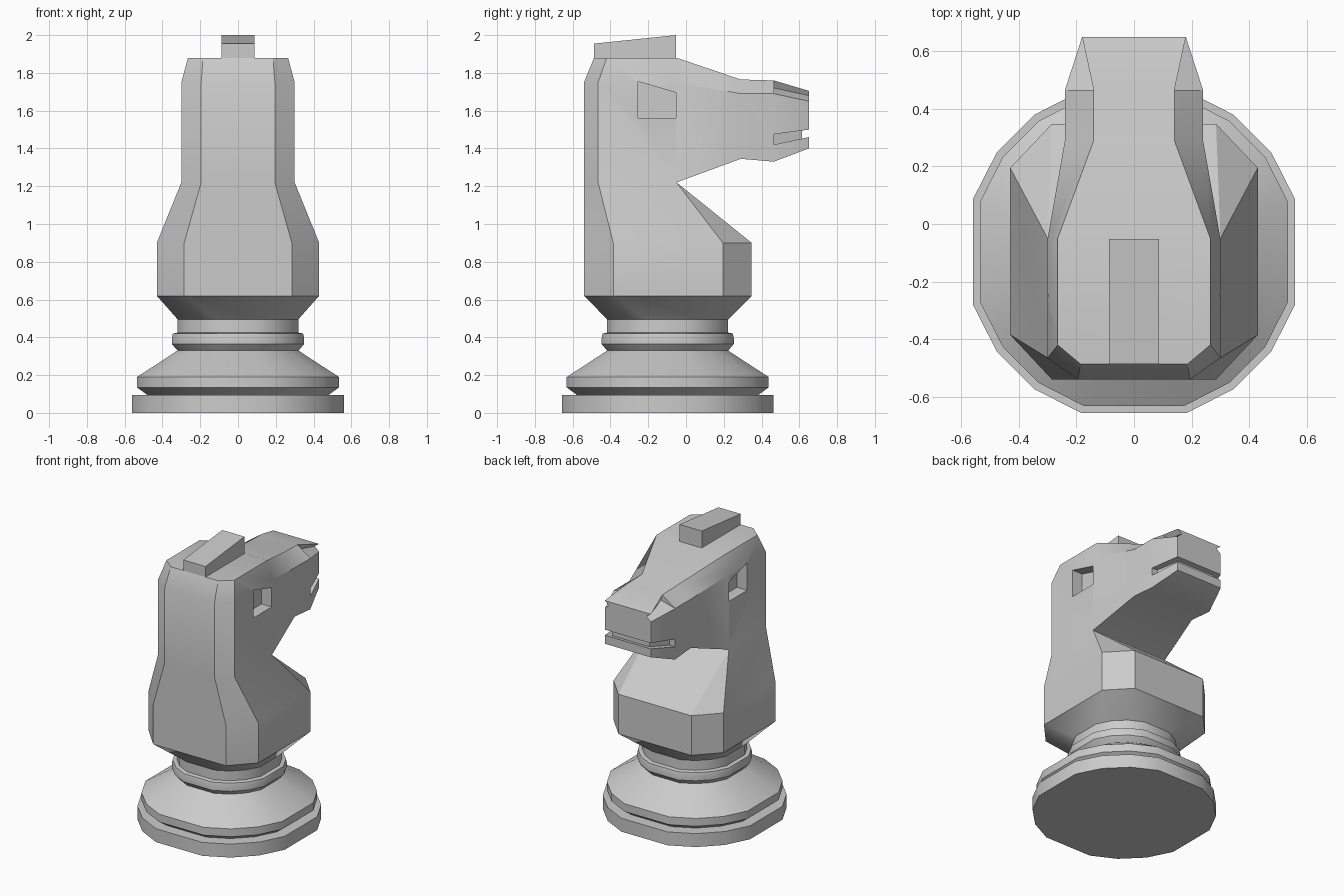
import bpy, bmesh, math

old = bpy.data.objects.get("Cube")
if old:
    bpy.data.objects.remove(old, do_unlink=True)

CY = -0.097          # centre of the turned base
GREY = (0.6, 0.6, 0.6, 1)
grey = bpy.data.materials.new("plain_grey")
grey.use_nodes = True
grey.diffuse_color = GREY
grey.node_tree.nodes["Principled BSDF"].inputs["Base Color"].default_value = GREY


def loft(bm, rings, cap_start=True, cap_end=True):
    """Skin a list of equal-length rings of 3D points."""
    loops = [[bm.verts.new(p) for p in ring] for ring in rings]
    n = len(loops[0])
    for a, b in zip(loops, loops[1:]):
        for i in range(n):
            j = (i + 1) % n
            bm.faces.new((a[i], a[j], b[j], b[i]))
    if cap_start:
        bm.faces.new(loops[0][::-1])
    if cap_end:
        bm.faces.new(loops[-1])


def mirrored(half):
    return half + [(-x, y, z) for x, y, z in reversed(half)]


def level(z, half):
    """Mirrored horizontal section from (x, y) points."""
    return mirrored([(x, y, z) for x, y in half])


def slice_y(y, half):
    """Mirrored upright section from (x, z) points."""
    return mirrored([(x, y, z) for x, z in half])


def finish(name, bm):
    bmesh.ops.remove_doubles(bm, verts=bm.verts, dist=0.0002)
    bmesh.ops.recalc_face_normals(bm, faces=bm.faces)
    mesh = bpy.data.meshes.new(name)
    bm.to_mesh(mesh)
    bm.free()
    mesh.materials.append(grey)
    obj = bpy.data.objects.new(name, mesh)
    bpy.context.collection.objects.link(obj)
    return obj


def activate(obj):
    bpy.ops.object.select_all(action="DESELECT")
    obj.select_set(True)
    bpy.context.view_layer.objects.active = obj


def smooth(obj):
    activate(obj)
    bpy.ops.object.shade_smooth_by_angle(angle=math.radians(30))


def cut(obj, name, rings):
    bm = bmesh.new()
    loft(bm, rings)
    cutter = finish(name, bm)
    cutter.hide_render = True
    activate(obj)
    mod = obj.modifiers.new(name, "BOOLEAN")
    mod.operation, mod.solver, mod.object = "DIFFERENCE", "EXACT", cutter
    bpy.ops.object.modifier_apply(modifier=name)
    bpy.data.objects.remove(cutter, do_unlink=True)


def circle(width, z):
    """Sixteen-sided ring with a wide flat on each axis."""
    r = width / math.cos(math.radians(18))
    angles = [math.radians(18 * k) for k in range(20) if k % 5]
    return [(r * math.cos(a), CY + r * math.sin(a), z) for a in angles]


# Turned base: foot, flared skirt, collar and neck
bm = bmesh.new()
profile = [(.56, 0), (.56, .095), (.48, .095), (.535, .135), (.535, .19),
           (.45, .245), (.32, .33), (.325, .335), (.35, .365), (.35, .395),
           (.345, .42), (.32, .425), (.32, .495)]
loft(bm, [circle(w, z) for w, z in profile])
smooth(finish("turned_base", bm))

# Underside of the chest: round neck spreading to the octagon
chest = [(.285, -.54), (.43, -.385), (.43, .195), (.285, .348)]
bm = bmesh.new()
for p in circle(.315, .49) + level(.62, chest):
    bm.verts.new(p)
bmesh.ops.convex_hull(bm, input=bm.verts)
smooth(finish("chest_underside", bm))

# Chest, neck and head in one skin
NECK_Y = -.05
neck = [(.195, -.54), (.30, -.465), (.30, NECK_Y), (.30, NECK_Y)]
poll = [(.185, -.487), (.265, -.42), (.265, NECK_Y), (.265, NECK_Y)]
bm = bmesh.new()
loft(bm, [level(.62, chest), level(.9, chest), level(1.22, neck),
          level(1.75, neck), level(1.88, poll)])
cheek = [(.14, 1.76), (.19, 1.725), (.24, 1.69), (.24, 1.33)]
loft(bm, [
    slice_y(NECK_Y, [(.265, 1.88), (.265, 1.88), (.30, 1.75), (.30, 1.22)]),
    slice_y(.29, [(.14, 1.765), (.14, 1.765), (.24, 1.69), (.24, 1.345)]),
    slice_y(.465, cheek),
    slice_y(.465, [cheek[0], (.13, 1.72)] + cheek[2:]),     # nostril groove
    slice_y(.65, [(.18, 1.705), (.145, 1.68), (.18, 1.65), (.18, 1.40)]),
], cap_start=False)
bmesh.ops.remove_doubles(bm, verts=bm.verts, dist=0.0002)
inner = [f for f in bm.faces if all(abs(v.co.y - NECK_Y) < .001 for v in f.verts)]
bmesh.ops.delete(bm, geom=inner, context="FACES")
head = finish("chest_and_head", bm)

# Mouth slot and eye sockets
cut(head, "mouth_cutter", [slice_y(.465, [(.4, 1.475), (.4, 1.42)]),
                           slice_y(.66, [(.4, 1.501), (.4, 1.462)])])
eye = [(-.255, 1.755), (-.052, 1.695), (-.052, 1.56), (-.255, 1.56)]
for side, name in ((1, "left_eye_cutter"), (-1, "right_eye_cutter")):
    cut(head, name, [[(side * x, y, z) for y, z in eye] for x in (.22, .4)])
smooth(head)

# Teeth core filling the inside of the mouth
bm = bmesh.new()
loft(bm, [slice_y(.45, [(.20, 1.49), (.20, 1.41)]),
          slice_y(.615, [(.145, 1.51), (.145, 1.44)])])
finish("mouth_core", bm)

# Forelock crest on top of the head
bm = bmesh.new()
loft(bm, [slice_y(-.487, [(.087, 1.955), (.087, 1.87)]),
          slice_y(-.052, [(.087, 2.0), (.087, 1.87)])])
finish("crest", bm)
